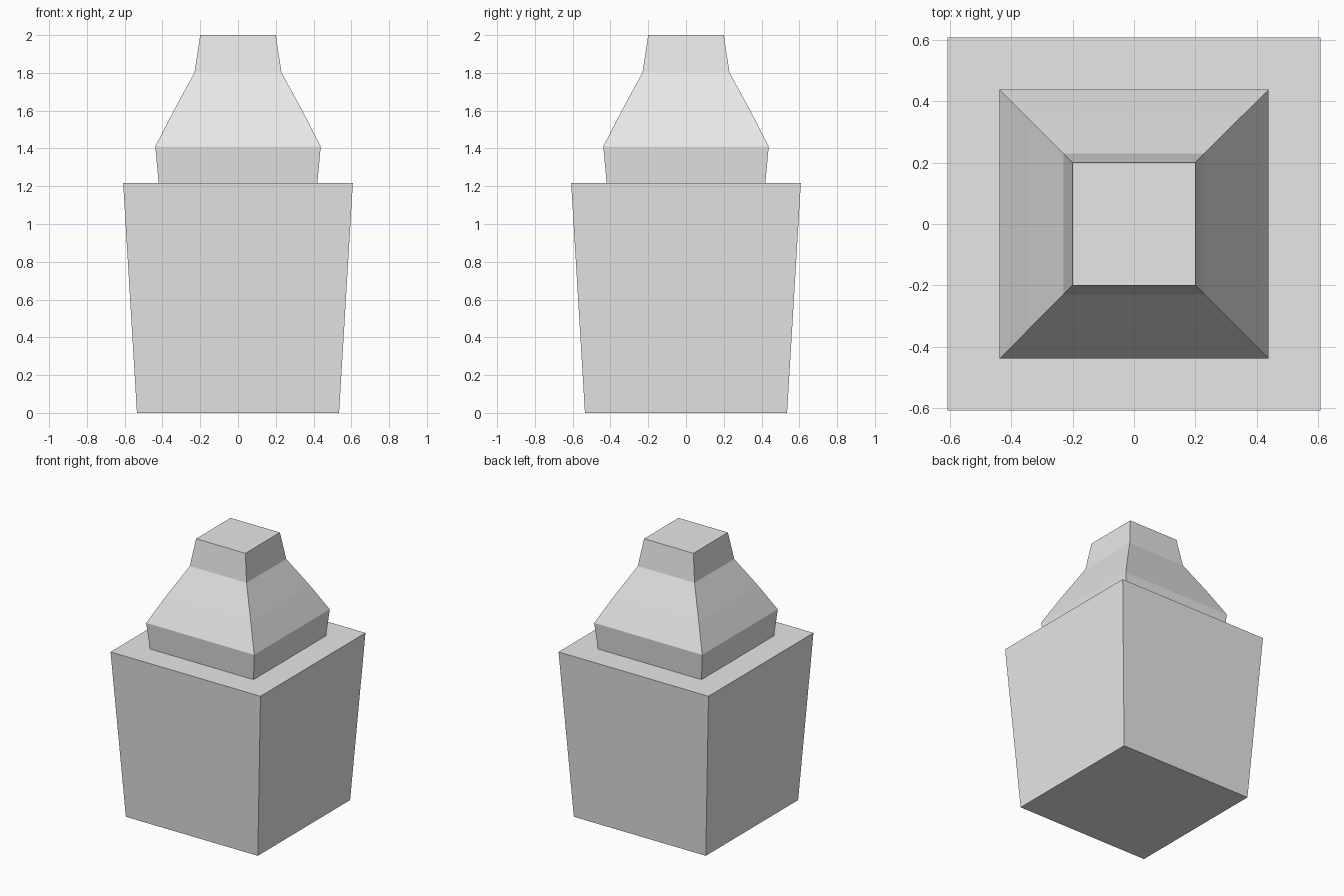
import bpy
import bmesh

if "Cube" in bpy.data.objects:
    bpy.data.objects.remove(bpy.data.objects["Cube"])

grey = bpy.data.materials.new("light grey")
grey.diffuse_color = (0.8, 0.8, 0.8, 1.0)
grey.use_nodes = True
grey.node_tree.nodes["Principled BSDF"].inputs["Base Color"].default_value = grey.diffuse_color


def square_loft(name, profile, cap_bottom):
    """Stack square rings given as (half width, height) and skin them."""
    bm = bmesh.new()
    rings = [[bm.verts.new((sx * w, sy * w, z))
              for sx, sy in ((-1, -1), (1, -1), (1, 1), (-1, 1))]
             for w, z in profile]
    for low, high in zip(rings, rings[1:]):
        for i in range(4):
            j = (i + 1) % 4
            bm.faces.new((low[i], low[j], high[j], high[i]))
    bm.faces.new(rings[-1])
    if cap_bottom:
        bm.faces.new(rings[0][::-1])
    mesh = bpy.data.meshes.new(name)
    bm.to_mesh(mesh)
    bm.free()
    mesh.materials.append(grey)
    obj = bpy.data.objects.new(name, mesh)
    bpy.context.collection.objects.link(obj)
    return obj


# Tapered square body, wider at the top
square_loft("body", [(0.535, 0.0), (0.608, 1.217)], True)

# Stepped cap: flared collar, two-slope shoulder and tapered neck
square_loft("cap", [(0.42, 1.217), (0.438, 1.41), (0.345, 1.592),
                    (0.23, 1.803), (0.2, 2.0)], False)
